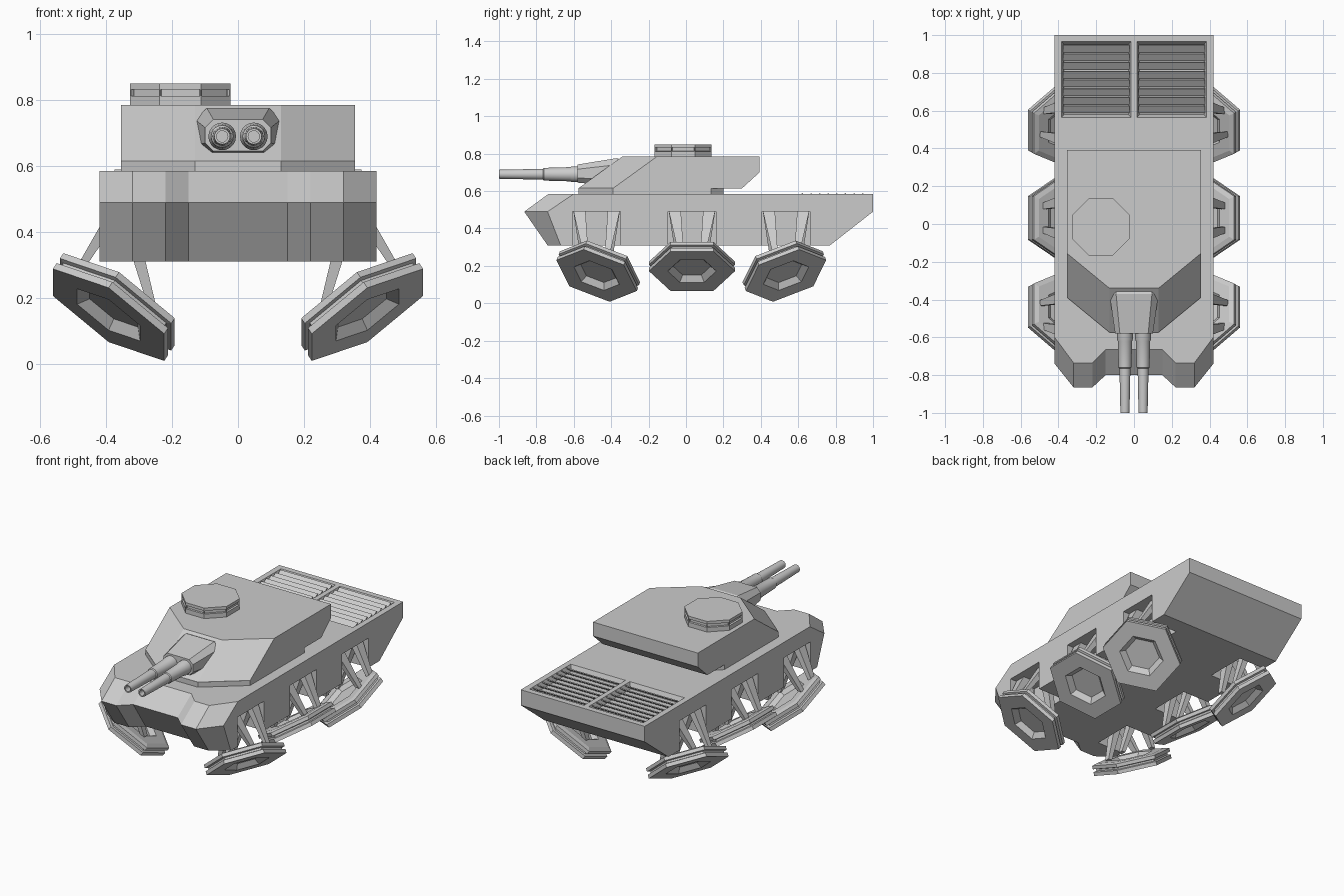
import bpy, bmesh
from math import sin, cos, pi, radians
from mathutils import Matrix, Vector

if "Cube" in bpy.data.objects:
    bpy.data.objects.remove(bpy.data.objects["Cube"])

grey = bpy.data.materials.new("plain_grey")
grey.use_nodes = True
COLOR = (0.6, 0.6, 0.6, 1)
grey.diffuse_color = COLOR
grey.node_tree.nodes["Principled BSDF"].inputs["Base Color"].default_value = COLOR


def add_object(name, bm):
    bmesh.ops.recalc_face_normals(bm, faces=bm.faces)
    mesh = bpy.data.meshes.new(name)
    bm.to_mesh(mesh)
    bm.free()
    mesh.materials.append(grey)
    obj = bpy.data.objects.new(name, mesh)
    bpy.context.collection.objects.link(obj)
    return obj


def loft_into(bm, rings, matrix=Matrix()):
    """Skin a stack of equal-length rings and cap both ends."""
    loops = [[bm.verts.new(matrix @ Vector(p)) for p in ring] for ring in rings]
    bands = []
    for a, b in zip(loops, loops[1:]):
        for i in range(len(a)):
            j = (i + 1) % len(a)
            bands.append(bm.faces.new((a[i], a[j], b[j], b[i])))
    bm.faces.new(loops[0][::-1])
    bm.faces.new(loops[-1])
    return bands


def loft(name, rings, matrix=Matrix()):
    bm = bmesh.new()
    loft_into(bm, rings, matrix)
    return add_object(name, bm)


def mirrored(half, z):
    """Symmetric outline at height z from its +x half."""
    return [(x, y, z) for x, y in half] + [(-x, y, z) for x, y in reversed(half)]


def rect(cx, cy, z, w, d):
    return [(cx + sx * w / 2, cy + sy * d / 2, z)
            for sx, sy in ((-1, -1), (1, -1), (1, 1), (-1, 1))]


def polygon(r, z, n, turn=0.0):
    return [(r * cos(turn + 2 * pi * k / n), r * sin(turn + 2 * pi * k / n), z)
            for k in range(n)]


# Hull with a notched nose
def hull_ring(z, back, corner, tip, notch):
    return mirrored([(0.42, back), (0.42, corner), (0.32, tip), (0.22, tip), (0.15, notch)], z)


hull = loft("hull", [hull_ring(0.31, 0.77, -0.67, -0.74, -0.68),
                     hull_ring(0.49, 1.0, -0.74, -0.865, -0.80),
                     hull_ring(0.585, 1.0, -0.60, -0.735, -0.665)])

# Cut strut bays in the sides and vent wells in the rear deck
BAYS = (-0.478, 0.032, 0.535)
bm = bmesh.new()
for side in (-1, 1):
    for y in BAYS:
        loft_into(bm, [rect(side * 0.37, y, z, 0.26, 0.256) for z in (0.25, 0.49)])
    loft_into(bm, [rect(side * 0.2, 0.765, 0.55, 0.34, 0.37),
                   rect(side * 0.2, 0.765, 0.585, 0.37, 0.4),
                   rect(side * 0.2, 0.765, 0.65, 0.37, 0.4)])
cutter = add_object("hull_cutter", bm)
cutter.hide_render = True
cut = hull.modifiers.new("cut", "BOOLEAN")
cut.object = cutter
cut.operation = "DIFFERENCE"
cut.solver = "EXACT"
bpy.context.view_layer.objects.active = hull
bpy.ops.object.modifier_apply(modifier="cut")
bpy.data.objects.remove(cutter)

# Tilted vent slats
bm = bmesh.new()
for side in (-1, 1):
    for k in range(8):
        tilt = Matrix.Translation((side * 0.2, 0.607 + k * 0.046, 0.574)) @ Matrix.Rotation(radians(35), 4, "X")
        loft_into(bm, [rect(0, 0, z, 0.35, 0.045) for z in (-0.003, 0.003)], tilt)
add_object("vent_slats", bm)

# Turret and its lower skirt
def turret_ring(z, back, corner, front):
    return mirrored([(0.355, back), (0.355, corner), (0.13, front)], z)


loft("turret", [turret_ring(0.615, 0.30, -0.39, -0.575),
                turret_ring(0.70, 0.393, -0.272, -0.458),
                turret_ring(0.785, 0.393, -0.155, -0.34)])
skirt = [(0.29, 0.2), (0.355, 0.135), (0.355, -0.39), (0.13, -0.575)]
loft("turret_skirt", [mirrored(skirt, 0.58), mirrored(skirt, 0.616)])

# Gun mantlet: chamfered block narrowing to the front
def mantlet_ring(y, w, low, high, c):
    right = [(w - c, low), (w, low + c), (w, high - c), (w - c, high)]
    return [(x, y, z) for x, z in right] + [(-x, y, z) for x, z in reversed(right)]


loft("gun_mantlet", [mantlet_ring(-0.58, 0.10, 0.645, 0.742, 0.025),
                     mantlet_ring(-0.37, 0.13, 0.627, 0.776, 0.035),
                     mantlet_ring(-0.30, 0.12, 0.627, 0.75, 0.035)])

# Twin barrels: radius and distance along the gun, ending in a bore
BARREL = [(0.042, 0.5), (0.042, 0.61), (0.038, 0.62), (0.034, 0.76), (0.029, 0.765),
          (0.024, 1.0), (0.017, 1.0), (0.017, 0.94)]
for side, label in ((1, "left"), (-1, "right")):
    aim = Matrix.Translation((side * 0.048, 0, 0.69)) @ Matrix.Rotation(pi / 2, 4, "X")
    barrel = loft(label + "_barrel", [polygon(r, d, 20) for r, d in BARREL], aim)
    bpy.ops.object.select_all(action="DESELECT")
    barrel.select_set(True)
    bpy.context.view_layer.objects.active = barrel
    bpy.ops.object.shade_smooth_by_angle(angle=radians(30))

# Octagonal cupola with recessed vision slots
bm = bmesh.new()
bands = loft_into(bm, [polygon(0.165, z, 8, pi / 8) for z in (0.78, 0.809, 0.836, 0.85)],
                  Matrix.Translation((-0.175, -0.015, 0)))
bmesh.ops.recalc_face_normals(bm, faces=bm.faces)
slots = bands[8:16]
bmesh.ops.inset_individual(bm, faces=slots, thickness=0.005)
bmesh.ops.inset_individual(bm, faces=slots, thickness=0.001, depth=-0.012)
add_object("cupola", bm)

# Six tilted hexagonal hover pods, each hung on four tapered struts
POD = [(0.10, 0.03), (0.13, 0), (0.23, 0), (0.23, 0.022), (0.212, 0.026), (0.212, 0.036),
       (0.23, 0.04), (0.23, 0.06), (0.20, 0.068), (0.13, 0.068), (0.10, 0.045)]
for side, label in ((1, "left"), (-1, "right")):
    flip = Matrix.Scale(side, 4, (1, 0, 0))
    for y, place, pitch, z in zip(BAYS, ("front", "middle", "rear"), (-21, 0, 21), (0.148, 0.172, 0.148)):
        pose = (flip @ Matrix.Translation((0.393, y, z)) @ Matrix.Rotation(radians(pitch), 4, "X")
                @ Matrix.Rotation(radians(-32), 4, "Y"))
        loft(f"{label}_{place}_pod", [polygon(r, h, 6, pi / 2) for r, h in POD], pose)
        bm = bmesh.new()
        for s in (-1, 1):
            for foot_x, foot_z in ((0.485, 0.28), (0.26, 0.17)):
                loft_into(bm, [rect(0.35, y + s * 0.092, 0.495, 0.05, 0.065),
                               rect(foot_x, y + s * 0.06, foot_z, 0.025, 0.03)], flip)
        add_object(f"{label}_{place}_struts", bm)
